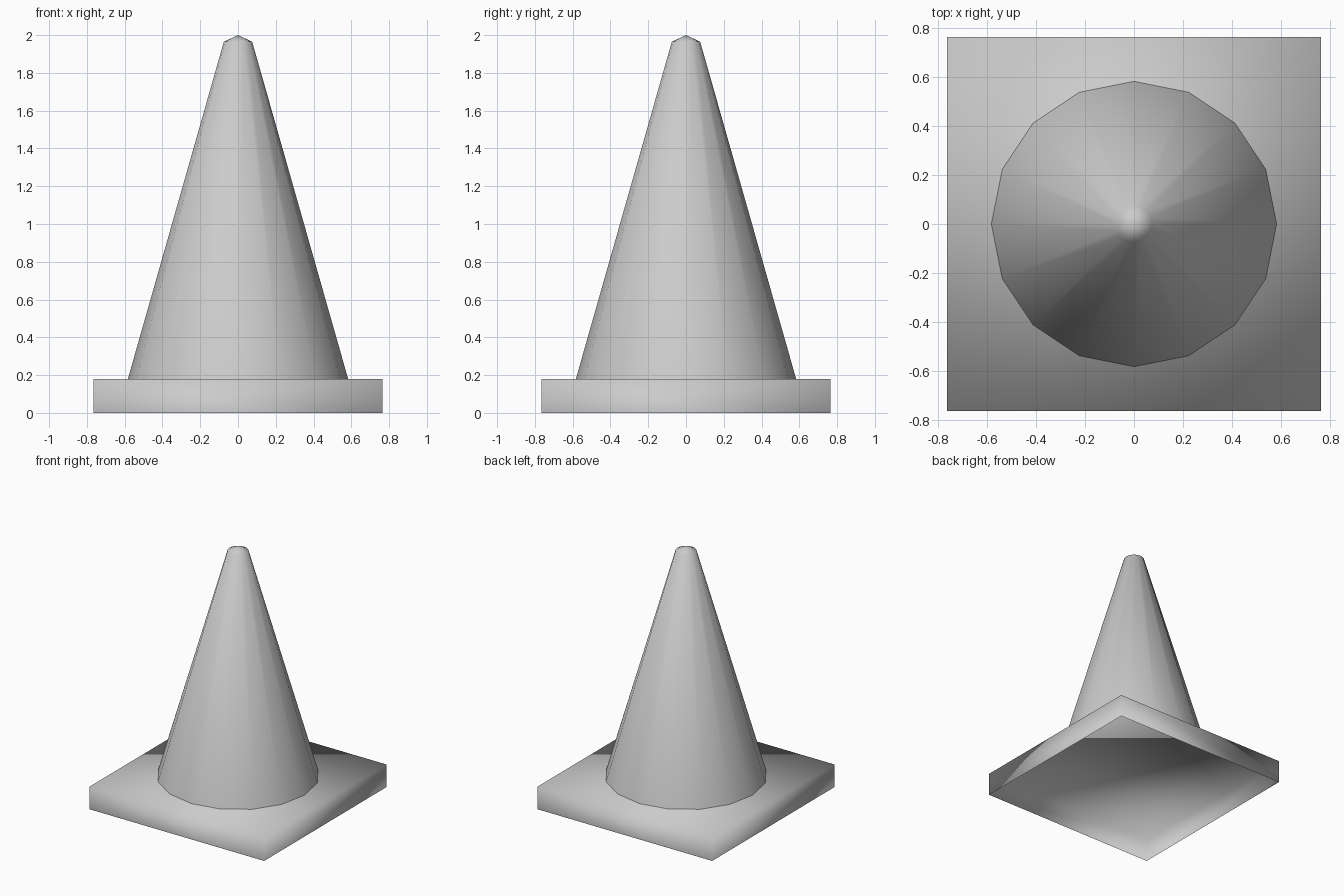
import bpy, bmesh, math

if "Cube" in bpy.data.objects:
    bpy.data.objects.remove(bpy.data.objects["Cube"])

grey = bpy.data.materials.new("light_grey")
grey.diffuse_color = (0.6, 0.6, 0.6, 1)
grey.use_nodes = True
grey.node_tree.nodes["Principled BSDF"].inputs["Base Color"].default_value = grey.diffuse_color


def add_object(name, bm):
    for f in bm.faces:
        f.smooth = True
    mesh = bpy.data.meshes.new(name)
    bm.to_mesh(mesh)
    bm.free()
    mesh.materials.append(grey)
    obj = bpy.data.objects.new(name, mesh)
    bpy.context.collection.objects.link(obj)
    return obj


# Square base tray, open underneath and softly shaded over its edges
HALF, HEIGHT = 0.765, 0.18
bm = bmesh.new()
bmesh.ops.create_cube(bm, size=1)
bottom = [f for f in bm.faces if f.normal.z < -0.5]
bmesh.ops.delete(bm, geom=bottom, context='FACES_ONLY')
for v in bm.verts:
    v.co = (v.co.x * 2 * HALF, v.co.y * 2 * HALF, (v.co.z + 0.5) * HEIGHT)
add_object("base", bm)

# 16-sided cone body with a small pointed cap
SIDES = 16
profile = [(0.583, HEIGHT), (0.075, 1.965)]
bm = bmesh.new()
rings = []
for r, z in profile:
    rings.append([bm.verts.new((r * math.cos(2 * math.pi * i / SIDES),
                                r * math.sin(2 * math.pi * i / SIDES), z))
                  for i in range(SIDES)])
apex = bm.verts.new((0, 0, 2.0))
for i in range(SIDES):
    j = (i + 1) % SIDES
    for low, high in zip(rings, rings[1:]):
        bm.faces.new((low[i], low[j], high[j], high[i]))
    bm.faces.new((rings[-1][i], rings[-1][j], apex))
add_object("cone", bm)
